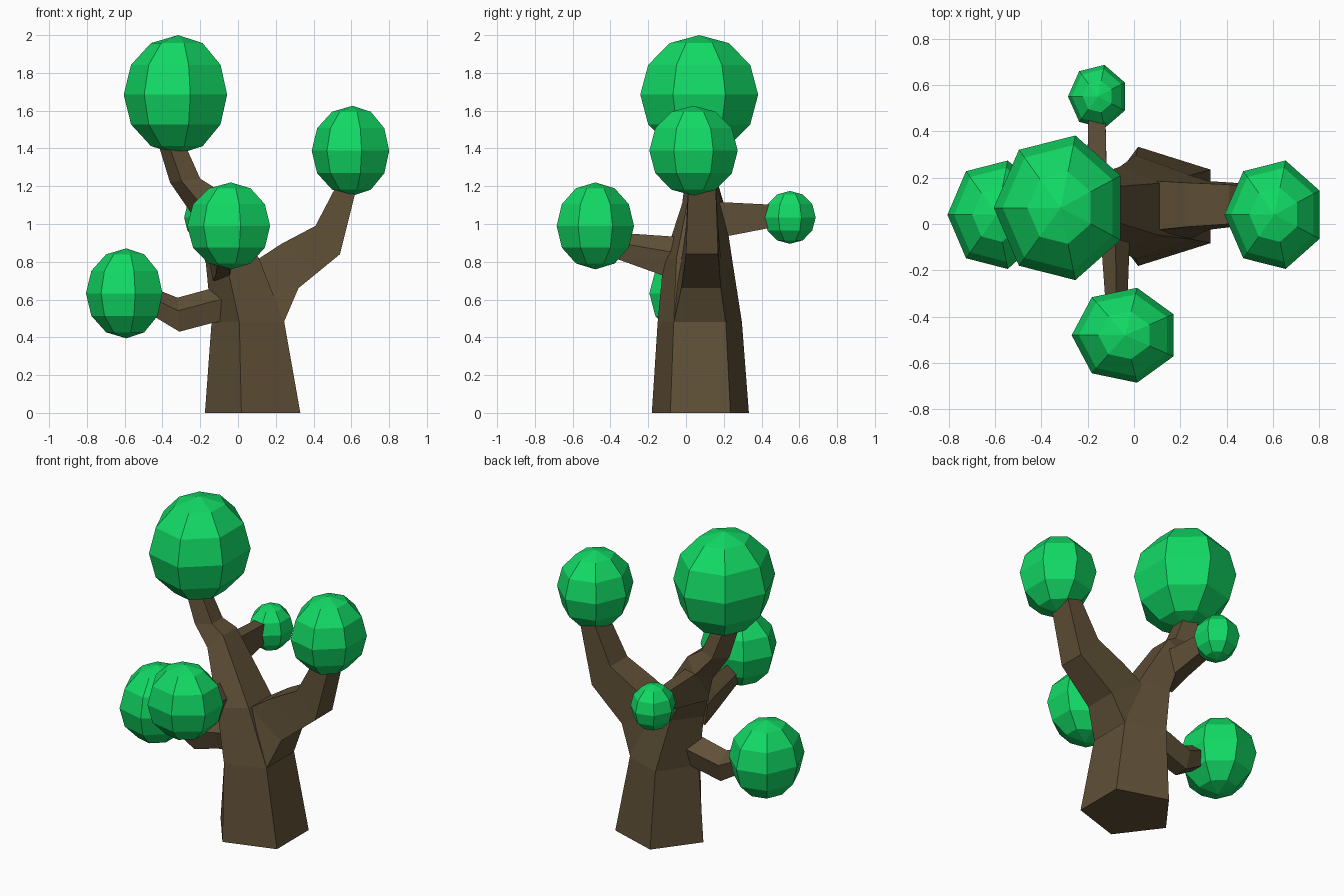
import bpy, bmesh
from math import cos, sin, pi

if "Cube" in bpy.data.objects:
    bpy.data.objects.remove(bpy.data.objects["Cube"])

def material(name, rgb):
    m = bpy.data.materials.new(name)
    m.diffuse_color = (*rgb, 1)
    m.use_nodes = True
    m.node_tree.nodes["Principled BSDF"].inputs["Base Color"].default_value = m.diffuse_color
    return m

BARK = material("bark", (0.115, 0.08, 0.038))
LEAF = material("leaf", (0.006, 0.70, 0.13))

# Cross-sections: (position from point a to point b, sideways factor)
PENT = [((1 - cos(2 * pi * k / 5)) / 1.809, sin(2 * pi * k / 5) / 0.951) for k in range(5)]
QUAD = [(0, 1), (0, -1), (1, -1), (1, 1)]

def finish(name, bm, mat):
    bmesh.ops.recalc_face_normals(bm, faces=bm.faces)
    me = bpy.data.meshes.new(name)
    bm.to_mesh(me)
    bm.free()
    me.materials.append(mat)
    ob = bpy.data.objects.new(name, me)
    bpy.context.collection.objects.link(ob)

def limb(name, section, rings, along_y=False):
    """Each ring: point a (h, z), point b (h, z), sideways centre, half width."""
    bm = bmesh.new()
    loops = []
    for ah, az, bh, bz, c, w in rings:
        loop = []
        for s, k in section:
            h, z, side = ah + (bh - ah) * s, az + (bz - az) * s, c + w * k
            loop.append(bm.verts.new((side, h, z) if along_y else (h, side, z)))
        loops.append(loop)
    n = len(section)
    for lo, hi in zip(loops, loops[1:]):
        for i in range(n):
            j = (i + 1) % n
            bm.faces.new((lo[i], lo[j], hi[j], hi[i]))
    bm.faces.new(loops[0])
    bm.faces.new(loops[-1])
    finish(name, bm, BARK)

def foliage(name, centre, radii):
    bm = bmesh.new()
    bmesh.ops.create_uvsphere(bm, u_segments=7, v_segments=6, radius=1)
    # turn so that one corner column points to -x
    base = max((v.co for v in bm.verts), key=lambda p: p.x * p.x + p.y * p.y).copy()
    from mathutils import Matrix
    from math import atan2
    turn = Matrix.Rotation(pi - atan2(base.y, base.x), 4, 'Z')
    for v in bm.verts:
        p = turn @ v.co
        v.co = [c + r * q for c, r, q in zip(centre, radii, p)]
    finish(name, bm, LEAF)

# Trunk bending left into the top branch
limb("trunk", PENT, [
    (-0.175, 0, 0.33, 0, 0.076, 0.257),
    (-0.14, 0.48, 0.245, 0.48, 0.073, 0.223),
    (-0.17, 0.79, 0.11, 0.82, 0.063, 0.183),
    (-0.25, 1.06, -0.12, 1.19, 0.09, 0.11),
    (-0.36, 1.22, -0.20, 1.24, 0.08, 0.085),
    (-0.43, 1.45, -0.285, 1.43, 0.07, 0.07)])

# Thick fork on the right
limb("right_branch", QUAD, [
    (0.0, 0.72, 0.243, 0.48, 0.073, 0.137),
    (0.10, 0.81, 0.32, 0.66, 0.08, 0.105),
    (0.23, 0.895, 0.43, 0.75, 0.083, 0.095),
    (0.41, 0.99, 0.54, 0.84, 0.085, 0.085),
    (0.53, 1.22, 0.635, 1.22, 0.085, 0.072)])

# Small side branches
limb("left_branch", PENT, [
    (-0.05, 0.68, -0.05, 0.49, 0.06, 0.09),
    (-0.155, 0.655, -0.14, 0.475, 0.06, 0.085),
    (-0.32, 0.61, -0.31, 0.43, 0.05, 0.075),
    (-0.46, 0.665, -0.46, 0.52, 0.04, 0.06)])
limb("front_branch", PENT, [
    (0.02, 0.93, 0.0, 0.70, -0.09, 0.07),
    (-0.09, 0.935, -0.13, 0.73, -0.08, 0.06),
    (-0.38, 0.955, -0.38, 0.82, -0.075, 0.045)], along_y=True)
limb("back_branch", QUAD, [
    (0.08, 1.12, 0.08, 0.91, -0.16, 0.055),
    (0.20, 1.115, 0.24, 0.94, -0.16, 0.042),
    (0.50, 1.10, 0.50, 0.99, -0.16, 0.036)], along_y=True)

# Leaf balls
for name, centre, radii in [
        ("top_foliage", (-0.317, 0.07, 1.685), (0.288, 0.32, 0.315)),
        ("right_foliage", (0.606, 0.04, 1.388), (0.216, 0.24, 0.238)),
        ("left_foliage", (-0.592, 0.04, 0.633), (0.213, 0.24, 0.238)),
        ("front_foliage", (-0.038, -0.48, 0.99), (0.231, 0.21, 0.23)),
        ("back_foliage", (-0.156, 0.55, 1.035), (0.129, 0.14, 0.14))]:
    foliage(name, centre, radii)
